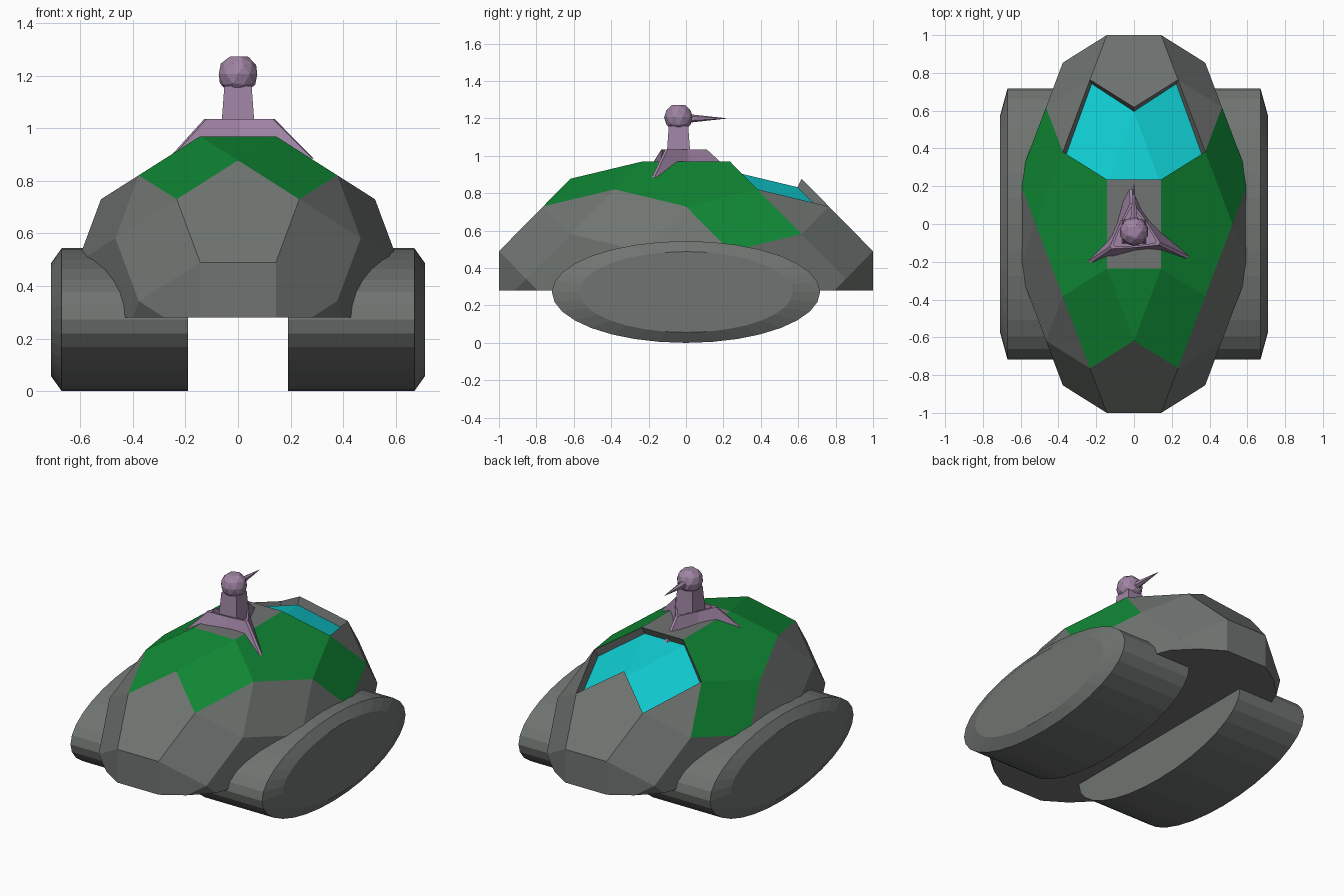
import bpy, bmesh, math
from itertools import product
from mathutils import Matrix, Vector

if "Cube" in bpy.data.objects:
    bpy.data.objects.remove(bpy.data.objects["Cube"])

P = (1 + 5 ** 0.5) / 2


def material(name, rgb):
    m = bpy.data.materials.new(name)
    m.diffuse_color = (*rgb, 1)
    m.use_nodes = True
    m.node_tree.nodes["Principled BSDF"].inputs["Base Color"].default_value = m.diffuse_color
    return m


grey = material("grey", (0.16, 0.175, 0.165))
green = material("green", (0.005, 0.25, 0.035))
cyan = material("cyan", (0.005, 0.6, 0.63))
mauve = material("mauve", (0.35, 0.23, 0.37))


def finish(name, bm, mats):
    bmesh.ops.recalc_face_normals(bm, faces=bm.faces)
    me = bpy.data.meshes.new(name)
    bm.to_mesh(me)
    bm.free()
    for m in mats:
        me.materials.append(m)
    ob = bpy.data.objects.new(name, me)
    bpy.context.collection.objects.link(ob)
    return ob


def loft(bm, rings):
    """Skin a stack of equal-length rings and cap both ends."""
    vs = [[bm.verts.new(p) for p in r] for r in rings]
    n = len(vs[0])
    for a, b in zip(vs, vs[1:]):
        for i in range(n):
            bm.faces.new((a[i], a[(i + 1) % n], b[(i + 1) % n], b[i]))
    bm.faces.new(vs[0])
    bm.faces.new(vs[-1])


# Hull: stretched rhombicosidodecahedron
SX, SY, SZ, ZC = 0.61 / P**3, 1 / P**3, 0.148, 0.342
pts = set()
for a, b, c in ((1, 1, P**3), (P**2, P, 2 * P), (2 + P, 0, P**2)):
    for s in product((1, -1), repeat=3):
        q = (a * s[0], b * s[1], c * s[2])
        for k in range(3):
            pts.add(tuple(round(q[(j + k) % 3], 5) + 0.0 for j in range(3)))
bm = bmesh.new()
for p in pts:
    bm.verts.new(p)
bmesh.ops.convex_hull(bm, input=bm.verts)
bmesh.ops.dissolve_limit(bm, angle_limit=0.02, verts=bm.verts, edges=bm.edges)


def near(x, y, z):
    return min(bm.verts, key=lambda v: (v.co - Vector((x, y, z))).length)


# Split the left pentagon so the paint edge runs diagonally
bmesh.ops.connect_verts(bm, verts=[near(-P**2, P, 2 * P), near(-1, -1, P**3)])

# Paint green panels and choose the window panels
window = []
for f in bm.faces:
    c = f.calc_center_median()
    n = len(f.verts)
    top = c.z > 2.2 and abs(c.x) < 2
    if top and c.y > 1.5:
        window.append(f)
    elif top and c.y < -1.5 and n < 5:
        f.material_index = 1
    elif c.z > 3 and abs(c.y) < 1 and abs(c.x) > 1.5:
        f.material_index = 1
    elif c.z > 1.8 and n == 4 and c.y > 0.5 and abs(c.x) > 2.5:
        f.material_index = 1
bm.transform(Matrix.Translation((0, 0, ZC)) @ Matrix.Diagonal((SX, SY, SZ, 1)))

# Sink the window into the hull
ret = bmesh.ops.extrude_face_region(bm, geom=window)["geom"]
for g in ret:
    if isinstance(g, bmesh.types.BMVert):
        g.co += Vector((-0.04 * g.co.x, -0.022, -0.045))
    elif isinstance(g, bmesh.types.BMFace):
        g.material_index = 2
bmesh.ops.delete(bm, geom=[f for f in window if f.is_valid], context="FACES")

# Flat underside
bmesh.ops.bisect_plane(bm, geom=bm.verts[:] + bm.edges[:] + bm.faces[:], dist=1e-5,
                       plane_co=(0, 0, 0.28), plane_no=(0, 0, 1), clear_inner=True)
bmesh.ops.holes_fill(bm, edges=[e for e in bm.edges if e.is_boundary])
finish("hull", bm, [grey, green, cyan])


# Oval side rollers with a chamfered outer rim
def oval(x, ry, rz, n=32):
    return [(x, ry * math.cos(2 * math.pi * i / n), 0.272 + rz * math.sin(2 * math.pi * i / n))
            for i in range(n)]


for side, name in ((1, "right_roller"), (-1, "left_roller")):
    bm = bmesh.new()
    loft(bm, [oval(side * 0.19, 0.717, 0.272), oval(side * 0.67, 0.717, 0.272),
              oval(side * 0.71, 0.57, 0.216)])
    finish(name, bm, [grey])

# Three-armed turret base with a recessed top
CY = -0.04


def star(r_tip, r_notch, z, w):
    ring = []
    for k in range(3):
        a = math.radians(94.5 + 120 * k)
        for da in (-w / r_tip, w / r_tip):
            ring.append((r_tip * math.cos(a + da), CY + r_tip * math.sin(a + da), z))
        b = a + math.pi / 3
        ring.append((r_notch * math.cos(b), CY + r_notch * math.sin(b), z))
    return ring


bm = bmesh.new()
loft(bm, [star(0.315, 0.115, 0.885, 0.008), star(0.15, 0.085, 1.035, 0.008),
          star(0.125, 0.075, 1.035, 0.008), star(0.125, 0.075, 1.0, 0.008)])
finish("turret_base", bm, [mauve])

# Tapered square column
bm = bmesh.new()
loft(bm, [[(sx * h, CY + sy * h, z) for sx, sy in ((1, 1), (-1, 1), (-1, -1), (1, -1))]
          for h, z in ((0.065, 0.98), (0.052, 1.16))])
finish("turret_column", bm, [mauve])

# Faceted head with a flat crown
bm = bmesh.new()
bmesh.ops.create_icosphere(bm, subdivisions=2, radius=0.077,
                           matrix=Matrix.Translation((0, CY, 1.205)))
bmesh.ops.bisect_plane(bm, geom=bm.verts[:] + bm.edges[:] + bm.faces[:], dist=1e-5,
                       plane_co=(0, 0, 1.273), plane_no=(0, 0, 1), clear_outer=True)
bmesh.ops.holes_fill(bm, edges=[e for e in bm.edges if e.is_boundary])
finish("turret_head", bm, [mauve])

# Needle barrel pointing backwards
bm = bmesh.new()
bmesh.ops.create_cone(bm, cap_ends=True, segments=6, radius1=0.024, radius2=0.001, depth=0.21,
                      matrix=Matrix.Translation((0, 0.11, 1.2)) @ Matrix.Rotation(-math.pi / 2, 4, "X"))
finish("barrel", bm, [mauve])
